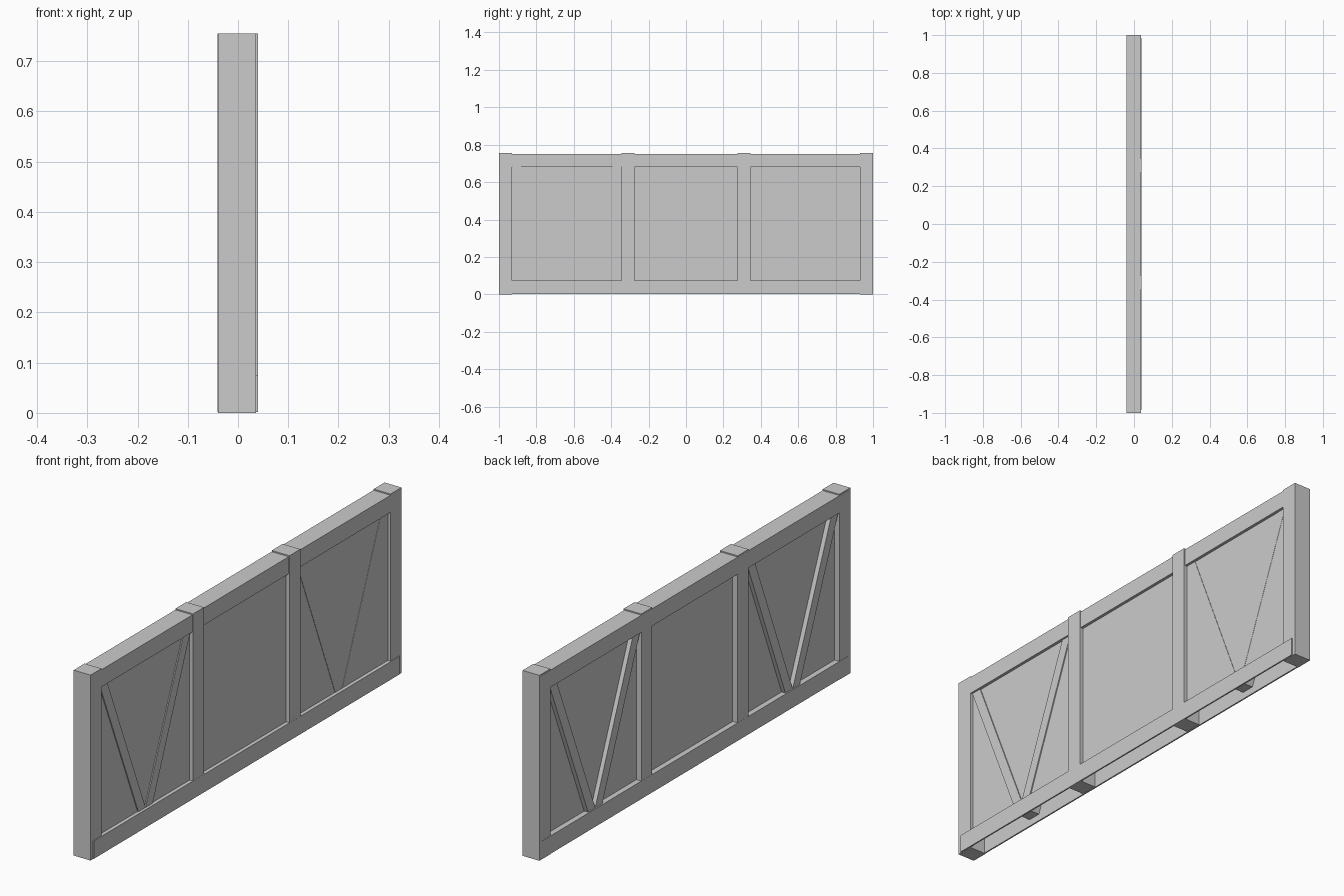
import bpy, bmesh

if "Cube" in bpy.data.objects:
    bpy.data.objects.remove(bpy.data.objects["Cube"])


def prism(name, outline, x0, x1):
    """Extrude a (y, z) outline along x."""
    bm = bmesh.new()
    face = bm.faces.new([bm.verts.new((x0, y, z)) for y, z in outline])
    out = bmesh.ops.extrude_face_region(bm, geom=[face])
    verts = [g for g in out["geom"] if isinstance(g, bmesh.types.BMVert)]
    bmesh.ops.translate(bm, verts=verts, vec=(x1 - x0, 0, 0))
    bmesh.ops.recalc_face_normals(bm, faces=bm.faces)
    mesh = bpy.data.meshes.new(name)
    bm.to_mesh(mesh)
    bm.free()
    ob = bpy.data.objects.new(name, mesh)
    bpy.context.collection.objects.link(ob)
    return ob


def box(name, x0, x1, y0, y1, z0, z1):
    return prism(name, [(y0, z0), (y1, z0), (y1, z1), (y0, z1)], x0, x1)


TOP = 0.755
RAIL_TOP = 0.75

# Infill panel, set back from both faces
box("infill_panel", -0.018, 0.024, -0.95, 0.95, 0.06, 0.70)

# Top rail
box("top_rail", -0.041, 0.036, -0.99, 0.99, 0.68, RAIL_TOP)

# Bottom rail: two boards and a cap, open underneath
box("bottom_rail_right", 0.034, 0.04, -0.985, 0.985, 0.002, 0.075)
box("bottom_rail_left", -0.041, -0.035, -0.985, 0.985, 0.002, 0.075)
box("bottom_rail_cap", -0.036, 0.035, -0.985, 0.985, 0.065, 0.0745)

for s, side in ((-1, "front"), (1, "back")):
    # Upright posts
    a, b = sorted((s * 0.93, s * 1.0))
    box("end_post_" + side, -0.04, 0.036, a, b, 0, TOP)
    a, b = sorted((s * 0.275, s * 0.345))
    box("middle_post_" + side, -0.0405, 0.0395, a, b, 0.004, TOP)

    # V-shaped braces in the outer bays
    w = 0.023
    for top_y, foot_y, pos in ((0.905, 0.658, "outer"), (0.37, 0.612, "inner")):
        slope = (top_y - foot_y) / (0.68 - 0.075)
        low = foot_y - slope * 0.045
        high = top_y + slope * 0.02
        outline = [(s * (low - w), 0.03), (s * (low + w), 0.03),
                   (s * (high + w), 0.70), (s * (high - w), 0.70)]
        shift = 0.0 if pos == "outer" else 0.0005
        box_x1 = 0.028 if s < 0 else 0.025
        prism("brace_" + pos + "_" + side, outline, -0.036 + shift, box_x1 + shift)
